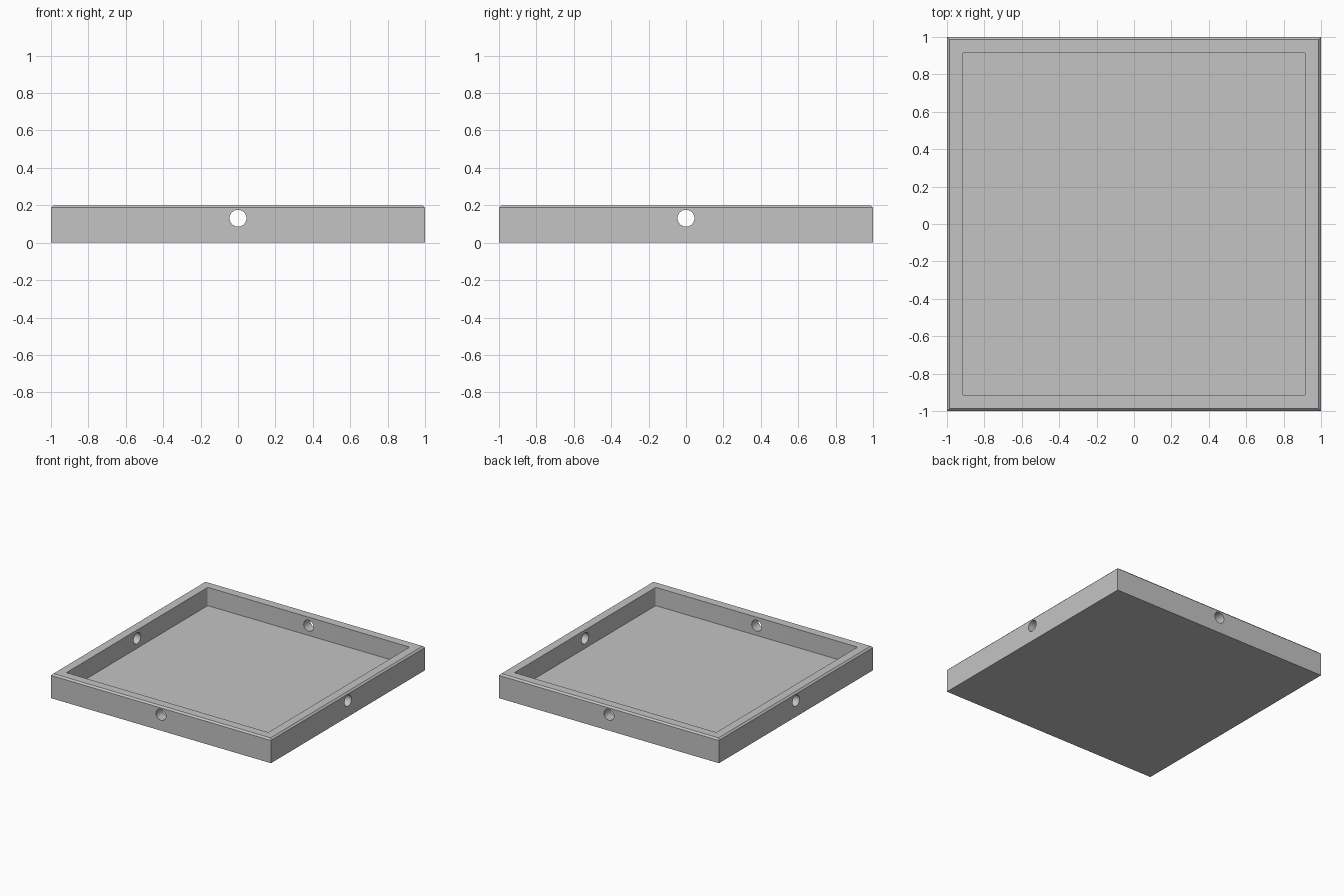
import bpy, bmesh, math

if "Cube" in bpy.data.objects:
    bpy.data.objects.remove(bpy.data.objects["Cube"])

WALL_H, FLOOR_Z = 0.2, 0.05
HALF_IN = 0.917
HOLE_Z, HOLE_R = 0.131, 0.045

grey = bpy.data.materials.new("plain grey")
grey.diffuse_color = (0.55, 0.55, 0.55, 1)
grey.use_nodes = True
grey.node_tree.nodes["Principled BSDF"].inputs["Base Color"].default_value = grey.diffuse_color


def box(name, half, z0, z1):
    """Square block between two heights."""
    bpy.ops.mesh.primitive_cube_add(size=1, location=(0, 0, 0))
    ob = bpy.context.object
    ob.name = name
    for v in ob.data.vertices:
        v.co = (v.co.x * 2 * half, v.co.y * 2 * half, z1 if v.co.z > 0 else z0)
    ob.data.materials.append(grey)
    return ob


def bevel_edges(ob, width, segments, rule):
    bm = bmesh.new()
    bm.from_mesh(ob.data)
    edges = [e for e in bm.edges if rule(e.verts[0].co, e.verts[1].co)]
    bmesh.ops.bevel(bm, geom=edges, offset=width, segments=segments,
                    profile=0.5, affect='EDGES')
    bm.to_mesh(ob.data)
    bm.free()


def cut(ob, cutter):
    mod = ob.modifiers.new("cut", 'BOOLEAN')
    mod.operation, mod.solver, mod.object = 'DIFFERENCE', 'EXACT', cutter
    bpy.context.view_layer.objects.active = ob
    bpy.ops.object.modifier_apply(modifier=mod.name)
    bpy.data.objects.remove(cutter, do_unlink=True)


# Tray body with a chamfered outer top rim
tray = box("tray", 1.0, 0, WALL_H)
bevel_edges(tray, 0.013, 1, lambda a, b: min(a.z, b.z) > 0.1)

# Recess with slightly rounded upright corners
recess = box("recess_cutter", HALF_IN, FLOOR_Z, WALL_H + 0.1)
bevel_edges(recess, 0.01, 4, lambda a, b: abs(a.z - b.z) > 0.1)
cut(tray, recess)

# Round holes through the middle of all four walls
for rot in ((math.pi / 2, 0, 0), (0, math.pi / 2, 0)):
    bpy.ops.mesh.primitive_cylinder_add(vertices=48, radius=HOLE_R, depth=2.4,
                                        location=(0, 0, HOLE_Z), rotation=rot)
    hole = bpy.context.object
    hole.data.materials.append(grey)
    cut(tray, hole)

# Smooth holes, crisp edges elsewhere
bpy.ops.object.select_all(action='DESELECT')
tray.select_set(True)
bpy.context.view_layer.objects.active = tray
bpy.ops.object.shade_smooth_by_angle(angle=math.radians(30))
